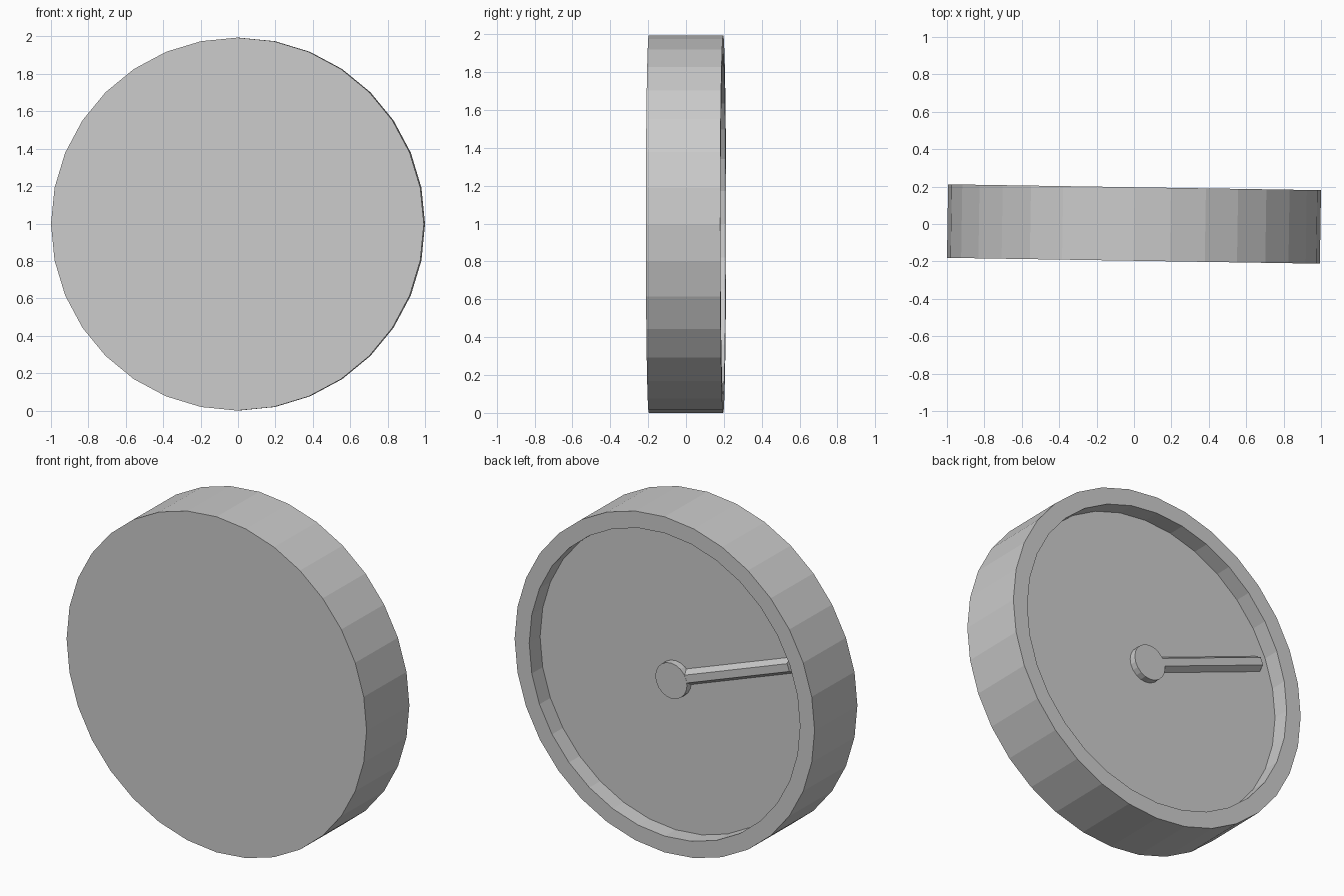
import bpy
import bmesh
from math import radians, sin, cos
from mathutils import Matrix, Vector

cube = bpy.data.objects.get("Cube")
if cube:
    bpy.data.objects.remove(cube)

R, DEPTH = 0.997, 0.393        # case radius and thickness
INNER, RECESS = 0.90, 0.10     # dial radius and recess depth
FLOOR = DEPTH / 2 - RECESS     # y of the dial surface
PLACE = Matrix.Translation((0, 0, R)) @ Matrix.Rotation(radians(-0.9), 4, "Z")

grey = bpy.data.materials.new("plain_grey")
grey.use_nodes = True
grey.diffuse_color = (0.6, 0.6, 0.6, 1)
grey.node_tree.nodes["Principled BSDF"].inputs["Base Color"].default_value = grey.diffuse_color


def finish(name, bm):
    """Turn a bmesh into a placed, flat-shaded object."""
    bmesh.ops.recalc_face_normals(bm, faces=bm.faces)
    mesh = bpy.data.meshes.new(name)
    bm.to_mesh(mesh)
    bm.free()
    mesh.materials.append(grey)
    obj = bpy.data.objects.new(name, mesh)
    obj.matrix_world = PLACE
    bpy.context.collection.objects.link(obj)
    return obj


def cylinder(sides, radius, depth, matrix):
    bm = bmesh.new()
    bmesh.ops.create_cone(bm, cap_ends=True, segments=sides, radius1=radius,
                          radius2=radius, depth=depth, matrix=matrix)
    return bm


# Cylinders made along z are laid along y
TO_Y = Matrix.Rotation(radians(-90), 4, "X")

# Round case with its back face inset and sunk to form the dial
bm = cylinder(32, R, DEPTH, TO_Y)
bm.normal_update()
back = max(bm.faces, key=lambda f: f.normal.y)
dial = bmesh.ops.extrude_discrete_faces(bm, faces=[back])["faces"][0]
for v in dial.verts:
    v.co.x *= INNER / R
    v.co.z *= INNER / R
bmesh.ops.remove_doubles(bm, verts=bm.verts, dist=0.0001)
sunk = bmesh.ops.extrude_discrete_faces(bm, faces=[dial])["faces"][0]
bmesh.ops.translate(bm, verts=sunk.verts, vec=(0, -RECESS, 0))
finish("case", bm)

# Centre hub
HUB = 0.04
finish("hub", cylinder(20, 0.105, HUB * 2, Matrix.Translation((0, FLOOR, 0)) @ TO_Y))

# Six-sided needle, half sunk in the dial, with one flat facing out
LENGTH, ANGLE = 0.83, radians(20.5)
direction = Vector((-cos(ANGLE), 0, sin(ANGLE)))
across = direction.cross(Vector((0, 1, 0)))
axes = Matrix((across, Vector((0, 1, 0)), direction)).transposed().to_4x4()
middle = direction * LENGTH / 2 + Vector((0, FLOOR, 0))
needle = cylinder(6, 0.045, LENGTH, Matrix.Translation(middle) @ axes @ Matrix.Rotation(radians(30), 4, "Z"))
finish("needle", needle)
